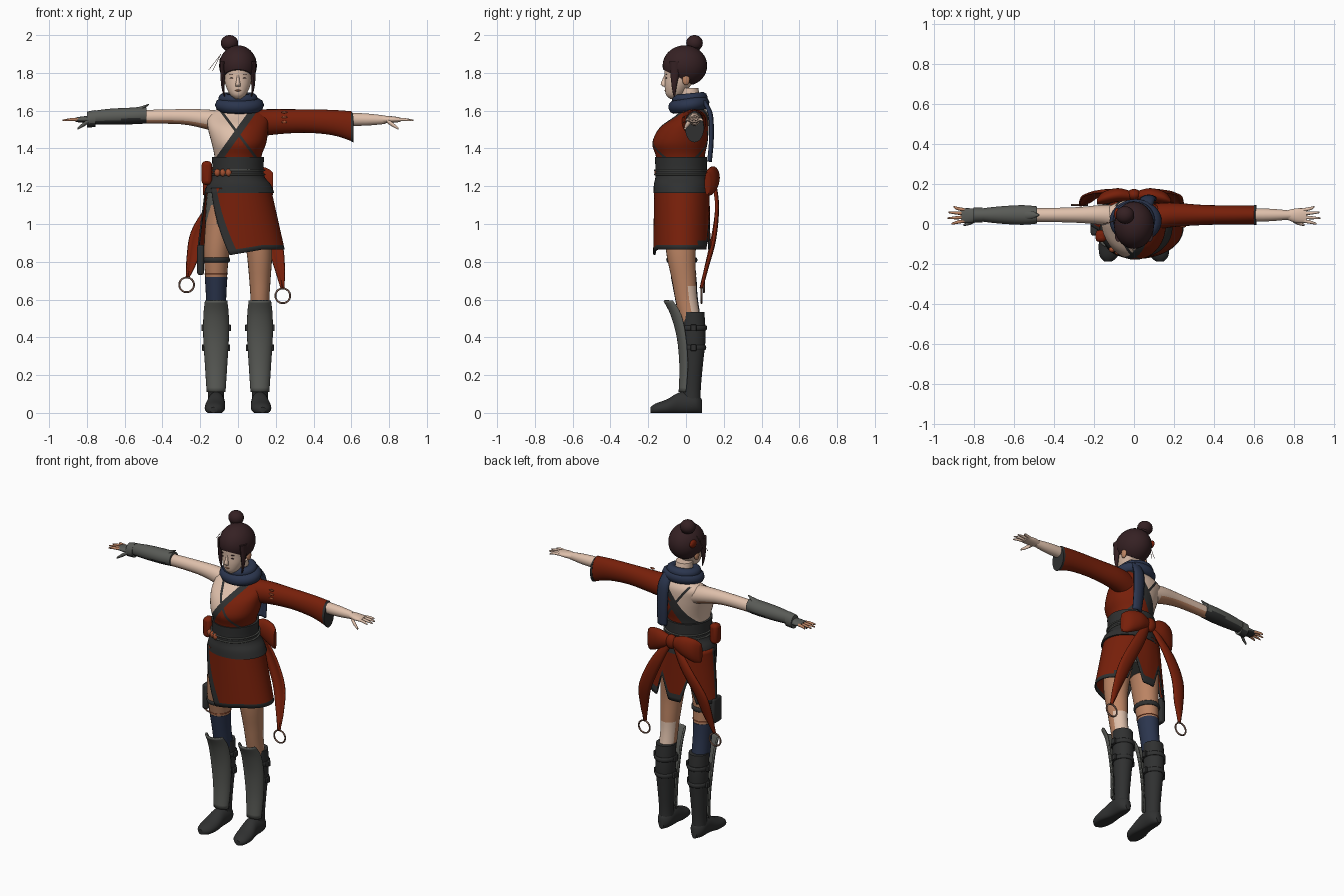
import bpy, bmesh
from math import sin, cos, radians, pi
from mathutils import Vector, Matrix

cube = bpy.data.objects.get("Cube")
if cube:
    bpy.data.objects.remove(cube)

# Palette
def material(name, *rgb):
    m = bpy.data.materials.new(name)
    m.use_nodes = True
    m.diffuse_color = (*rgb, 1)
    m.node_tree.nodes["Principled BSDF"].inputs["Base Color"].default_value = (*rgb, 1)
    return m

skin = material("pale skin", .74, .53, .41)
tan = material("tan skin", .5, .23, .125)
red = material("rust red cloth", .185, .014, .003)
charcoal = material("charcoal leather", .029, .03, .03)
grey = material("armour grey", .1, .104, .094)
navy = material("navy cloth", .024, .036, .076)
hair = material("dark brown hair", .036, .015, .017)
orange = material("orange beads", .36, .08, .03)
bronze = material("bronze rings", .2, .11, .08)

# Helpers
def finish(name, bm, *mats, solid=0, bevel=0, angle=45):
    bmesh.ops.recalc_face_normals(bm, faces=bm.faces)
    mesh = bpy.data.meshes.new(name)
    bm.to_mesh(mesh)
    bm.free()
    for m in mats:
        mesh.materials.append(m)
    mesh.shade_smooth()
    mesh.set_sharp_from_angle(angle=radians(angle))
    obj = bpy.data.objects.new(name, mesh)
    bpy.context.collection.objects.link(obj)
    if solid:
        mod = obj.modifiers.new("thickness", "SOLIDIFY")
        mod.thickness, mod.offset = solid, 0
    if bevel:
        mod = obj.modifiers.new("rounding", "BEVEL")
        mod.width, mod.segments = bevel, 3
    return obj

def curve(rows, steps):
    """Smooth interpolation through rows of numbers."""
    out = []
    for i in range(len(rows) - 1):
        a, b, c, d = (rows[max(i - 1, 0)], rows[i], rows[i + 1], rows[min(i + 2, len(rows) - 1)])
        for s in range(steps):
            t = s / steps
            out.append([q + .5 * t * (r - p + t * (2 * p - 5 * q + 4 * r - w + t * (3 * (q - r) + w - p)))
                        for p, q, r, w in zip(a, b, c, d)])
    return out + [list(rows[-1])]

def grid(bm, rows, closed):
    verts = [[bm.verts.new(p) for p in row] for row in rows]
    n = len(rows[0])
    for a, b in zip(verts, verts[1:]):
        for k in range(n if closed else n - 1):
            j = (k + 1) % n
            bm.faces.new((a[k], a[j], b[j], b[k]))
    return verts

PLACE = {"x": lambda t, u, v: (t, u, v), "y": lambda t, u, v: (u, t, v), "z": lambda t, u, v: (u, v, t)}

def loft_mesh(axis, sections, n=24, steps=4, arc=None):
    """Ellipse sections (position, centre u, centre v, radius u, radius v) along an axis."""
    bm = bmesh.new()
    start, end = arc or (0, 360)
    count = n + 1 if arc else n
    angles = [radians(start + (end - start) * k / n) for k in range(count)]
    rows = [[PLACE[axis](t, u + ru * cos(a), v + rv * sin(a)) for a in angles]
            for t, u, v, ru, rv in curve(sections, steps)]
    verts = grid(bm, rows, not arc)
    if not arc:
        bm.faces.new(verts[0])
        bm.faces.new(verts[-1])
    return bm

def loft(name, axis, sections, mat, solid=0, second=None, rule=None, **kw):
    """Faces whose normal and centre meet the rule take the second material."""
    bm = loft_mesh(axis, sections, **kw)
    if rule:
        bmesh.ops.recalc_face_normals(bm, faces=bm.faces)
        for f in bm.faces:
            f.material_index = int(rule(f.normal, f.calc_center_median()))
    return finish(name, bm, mat, *([second] if second else []), solid=solid)

def underside(normal, centre):
    return normal.z < -.4

def ball_mesh(loc, size):
    bm = bmesh.new()
    bmesh.ops.create_uvsphere(bm, u_segments=28, v_segments=18, radius=1,
                              matrix=Matrix.Translation(loc) @ Matrix.Diagonal((*size, 1)))
    return bm

def ball(name, loc, size, mat):
    return finish(name, ball_mesh(loc, size), mat)

def box(name, loc, size, mat, bevel=.008):
    bm = bmesh.new()
    bmesh.ops.create_cube(bm, size=1, matrix=Matrix.Translation(loc) @ Matrix.Diagonal((*size, 1)))
    return finish(name, bm, mat, bevel=bevel)

def ring(name, loc, major, minor, mat, tilt=0, stretch=(1, 1, 1)):
    bpy.ops.mesh.primitive_torus_add(location=loc, rotation=(tilt, 0, 0), major_radius=major,
                                     minor_radius=minor, major_segments=36, minor_segments=10)
    obj = bpy.context.object
    obj.name, obj.scale = name, stretch
    obj.data.materials.append(mat)
    obj.data.shade_smooth()

def ribbon(name, path, mat, solid=.01):
    """Path rows are x, y, z, half width; the band lies across x."""
    bm = bmesh.new()
    grid(bm, [[(x + w * k, y - .012 * k * k, z) for k in (-1, -.5, 0, .5, 1)]
              for x, y, z, w in curve(path, 6)], False)
    finish(name, bm, mat, solid=solid)

# Torso: wrapped top open over the right shoulder, wide collar behind, crossing strap
bm = loft_mesh("z", [(1.18, 0, -.02, .16, .13), (1.28, 0, -.025, .125, .125), (1.36, 0, -.03, .125, .13),
                     (1.43, .005, -.032, .145, .146), (1.51, 0, -.01, .16, .13), (1.57, 0, .03, .16, .09),
                     (1.605, 0, .04, .115, .065), (1.63, 0, .03, .06, .055), (1.72, 0, .015, .05, .05)], n=40)
collar_at, collar_dir = Vector((-.015, 0, 1.465)), Vector((.81, 0, -.58))
strap_at, strap_dir = Vector((.01, 0, 1.465)), Vector((.8, 0, .6))
for at, normal, offsets in ((collar_at, collar_dir, (-.018, .018, .045)), (strap_at, strap_dir, (-.007, .007))):
    for offset in offsets:
        bmesh.ops.bisect_plane(bm, geom=bm.verts[:] + bm.edges[:] + bm.faces[:],
                               plane_co=at + normal * offset, plane_no=normal)
for f in bm.faces:
    c = f.calc_center_median()
    collar, strap = (c - collar_at).dot(collar_dir), (c - strap_at).dot(strap_dir)
    if -.018 < collar < (.045 if c.y > .03 and c.z < 1.5 else .018) or (abs(strap) < .007 and c.z < 1.6):
        f.material_index = 2
    elif collar > 0 and c.z < 1.63:
        f.material_index = 1
finish("torso", bm, skin, red, charcoal)

# Head and face
loft("head", "z", [(1.663, 0, -.07, .015, .015), (1.685, 0, -.06, .042, .046), (1.73, 0, -.045, .064, .068),
                   (1.78, 0, -.025, .075, .088), (1.84, 0, -.02, .078, .092), (1.9, 0, -.01, .05, .06)], skin, n=32)
loft("nose", "z", [(1.728, 0, -.11, .012, .012), (1.74, 0, -.116, .013, .018), (1.765, 0, -.113, .008, .012),
                   (1.79, 0, -.106, .006, .008)], skin, n=12)
ball("lips", (0, -.108, 1.707), (.016, .006, .005), tan)
for s, side in ((1, "left"), (-1, "right")):
    ball(side + "_eye", (.033 * s, -.104, 1.772), (.011, .004, .003), hair)
    ball(side + "_eyebrow", (.034 * s, -.104, 1.793), (.015, .005, .002), hair)
    ball(side + "_ear", (.076 * s, .0, 1.765), (.012, .02, .03), tan)
    loft(side + "_side_lock", "z", [(1.675, .072 * s, -.062, .003, .004), (1.74, .081 * s, -.062, .009, .015),
                                    (1.86, .078 * s, -.055, .018, .034)], hair, n=12)

# Hair cap trimmed along a sloping hairline, with bun and ornament
bm = ball_mesh((0, -.006, 1.838), (.1, .118, .108))
bmesh.ops.bisect_plane(bm, geom=bm.verts[:] + bm.edges[:] + bm.faces[:], clear_inner=True,
                       plane_co=(0, -.11, 1.812), plane_no=(0, .45, .89))
bmesh.ops.holes_fill(bm, edges=[e for e in bm.edges if e.is_boundary])
finish("hair_cap", bm, hair)
ball("hair_bun", (-.045, .045, 1.958), (.046, .044, .042), hair)
ring("bun_tie", (-.038, .038, 1.928), .028, .008, hair)
ball("hair_ornament", (-.085, .05, 1.86), (.014, .03, .024), red)
for k in (0, 1):
    loft("hair_pin", "z", [(1.815 - .005 * k, -.155 + .02 * k, .0, .0015, .0015),
                           (1.9, -.09, .02, .0015, .0015)], bronze, n=8)

# Scarf and its hanging tail
ring("scarf_lower", (.008, .015, 1.63), .08, .036, navy, .15, (1.12, .95, 1))
ring("scarf_upper", (0, .02, 1.664), .066, .029, navy, .1, (1.1, 1, 1))
ribbon("scarf_tail", [(.06, .1, 1.65, .03), (.07, .135, 1.58, .035), (.075, .14, 1.45, .034), (.08, .13, 1.33, .03)],
       navy, .014)

# Sleeved left arm
loft("left_sleeve", "x", [(.09, .03, 1.53, .07, .075), (.18, .045, 1.54, .062, .068), (.35, .045, 1.545, .05, .062),
                          (.5, .045, 1.537, .048, .067), (.6, .045, 1.518, .048, .079)], red)
loft("sleeve_cuff", "x", [(.598, .045, 1.518, .05, .08), (.612, .045, 1.508, .05, .076)], charcoal)
for k in range(3):
    ball("sleeve_stitch", (.245, -.012, 1.54 + .026 * k), (.016, .005, .006), orange)
loft("left_forearm", "x", [(.55, .045, 1.555, .034, .036), (.68, .045, 1.553, .031, .032),
                           (.78, .045, 1.552, .022, .022)], skin)

# Bare right arm with gauntlet
loft("right_arm", "x", [(-.08, .035, 1.535, .06, .06), (-.16, .045, 1.553, .05, .053), (-.3, .045, 1.568, .038, .04),
                        (-.52, .045, 1.567, .034, .036)], skin, second=tan,
     rule=lambda normal, c: normal.z < -.45 and c.x < -.14)
loft("gauntlet", "x", [(-.485, .045, 1.575, .043, .043), (-.56, .045, 1.572, .049, .044), (-.68, .045, 1.568, .042, .042),
                       (-.78, .045, 1.563, .03, .034)], grey, second=charcoal, rule=underside)
loft("elbow_point", "x", [(-.472, .045, 1.633, .003, .003), (-.53, .045, 1.605, .024, .014),
                          (-.62, .045, 1.595, .026, .014)], grey, n=12)
loft("wrist_cuff", "x", [(-.755, .045, 1.558, .037, .045), (-.8, .045, 1.553, .037, .042)], grey,
     second=charcoal, rule=underside)

# Hands
for s, side, palm, under, finger in ((1, "left", skin, skin, skin), (-1, "right", grey, charcoal, tan)):
    loft(side + "_palm", "x", [(.76 * s, .045, 1.553, .022, .02), (.81 * s, .042, 1.553, .036, .018),
                               (.86 * s, .042, 1.552, .036, .012)], palm, second=under, rule=underside)
    for k, tip in enumerate((.912, .93, .925, .9)):
        base, end = .016 + .018 * k, .0 + .029 * k
        loft(side + "_finger", "x", [(.845 * s, base, 1.553, .009, .009), (.885 * s, (base + end) / 2, 1.553, .008, .008),
                                     (tip * s, end, 1.548, .004, .004)], finger, n=10)
    loft(side + "_thumb", "x", [(.79 * s, .022, 1.545, .012, .012), (.82 * s, .005, 1.525, .01, .012),
                                (.85 * s, -.005, 1.505, .005, .006)], palm, n=10)

# Waist sash, cords, pouch and beads
loft("waist_sash", "z", [(1.165, .008, -.022, .184, .15), (1.21, .005, -.024, .168, .146), (1.26, 0, -.025, .137, .136),
                         (1.355, 0, -.027, .138, .138)], charcoal, n=40)
for z in (1.262, 1.285):
    ring("waist_cord", (0, -.025, z), .14, .005, grey)
box("waist_pouch", (-.165, -.06, 1.27), (.055, .06, .125), red, .02)
for k in range(3):
    ball("waist_bead", (-.11 + .03 * k, -.128 - .013 * k, 1.272), (.016, .014, .02), orange)

# Wrapped skirt: open on the right, notched and trimmed hem
def hem(a):
    return .865 - .03 * max(0, (-60 - a) / 45) + .15 * sum(max(0, 1 - abs(a - notch) / 13) for notch in (72, 118))

bm = bmesh.new()
COLS, ROWS, rows = 96, 14, []
for r in range(ROWS + 1):
    t, row = r / ROWS, []
    start, stop = -145 + 40 * t, 185 - 10 * t
    for c in range(COLS + 1):
        a = start + (stop - start) * c / COLS
        row.append(((.17 + .058 * t) * cos(radians(a)) + .015 * t,
                    (.142 + .006 * t) * sin(radians(a)) - .022, 1.19 + (hem(a) - 1.19) * t))
    rows.append(row)
grid(bm, rows, False)
for i, f in enumerate(bm.faces):
    row, col = divmod(i, COLS)
    back = f.calc_center_median().y > .06
    f.material_index = int(row >= ROWS - (2 if back else 1) or col < 4 or col > COLS - 3)
finish("skirt", bm, red, charcoal, solid=.008)
loft("underskirt", "z", [(1.2, 0, -.022, .16, .13), (1.1, 0, -.022, .17, .13), (1.0, 0, -.022, .175, .125)], grey, n=32)

# Back bow with ringed tails
ball("bow_knot", (0, .145, 1.25), (.035, .03, .045), red)
for s, side in ((1, "left"), (-1, "right")):
    loft(side + "_bow_loop", "x", [(.01 * s, .14, 1.25, .022, .028), (.08 * s, .145, 1.245, .034, .06),
                                   (.15 * s, .13, 1.225, .032, .072), (.185 * s, .112, 1.213, .014, .06)], red)
ribbon("left_bow_tail", [(.02, .15, 1.24, .02), (.1, .17, 1.1, .04), (.185, .155, .92, .042), (.22, .115, .77, .026),
                         (.235, .085, .66, .005)], red)
ribbon("right_bow_tail", [(-.02, .15, 1.24, .02), (-.12, .17, 1.1, .04), (-.205, .155, .96, .042),
                          (-.24, .125, .82, .03), (-.265, .1, .72, .005)], red)
ring("left_tail_ring", (.237, .082, .62), .039, .005, bronze, pi / 2)
ring("right_tail_ring", (-.272, .095, .678), .039, .005, bronze, pi / 2)

# Legs (pale behind the bare knee), boots and shin guards
for s, side in ((1, "left"), (-1, "right")):
    x = .116 * s
    loft(side + "_leg", "z", [(1.1, .085 * s, -.02, .08, .105), (.87, .112 * s, -.028, .069, .08),
                              (.7, x, -.01, .056, .064), (.6, x, .002, .05, .058), (.48, x, .025, .05, .055)], tan,
         second=skin, rule=lambda normal, c: normal.y > .2 and c.z < .66)
    loft(side + "_boot", "z", [(.535, x, .035, .058, .062), (.4, x, .04, .058, .064), (.25, x, .035, .049, .054),
                               (.12, x, .03, .042, .048), (.03, x, .03, .044, .05)], charcoal)
    bm = loft_mesh("y", [(.085, x, .035, .018, .035), (.05, x, .05, .045, .055), (-.03, x, .05, .046, .06),
                         (-.1, .122 * s, .03, .054, .042), (-.16, .126 * s, .02, .045, .03),
                         (-.188, .13 * s, .015, .018, .015)])
    for v in bm.verts:
        v.co.z = max(v.co.z, 0)
    finish(side + "_shoe", bm, charcoal)
    loft(side + "_shin_guard", "z", [(.595, x, -.07, .054, .045), (.52, x, -.025, .062, .052), (.4, x, .0, .063, .044),
                                     (.25, x, .01, .054, .04), (.11, x, .0, .045, .034)], grey, solid=.01, arc=(180, 360))
    for z in (.45, .345):
        wide = .043 + .038 * z
        ring(side + "_boot_strap", (x, .038, z), wide, .007, charcoal, 0, (1, 1.1, 2))
        for edge in (-1, 1):
            box(side + "_strap_buckle", (x + edge * (wide + .01), .04, z), (.016, .03, .035), charcoal, .004)

# Right stocking, garter and thigh pouch
loft("stocking", "z", [(.72, -.116, -.012, .06, .068), (.62, -.116, .0, .054, .061), (.5, -.116, .02, .053, .058)], navy)
ring("stocking_stitch", (-.116, -.014, .735), .06, .003, orange, 0, (1, 1.1, 1))
ring("thigh_strap", (-.114, -.022, .81), .064, .008, charcoal, 0, (1, 1.15, 1.8))
box("thigh_pouch", (-.198, -.015, .81), (.036, .085, .16), charcoal, .012)
